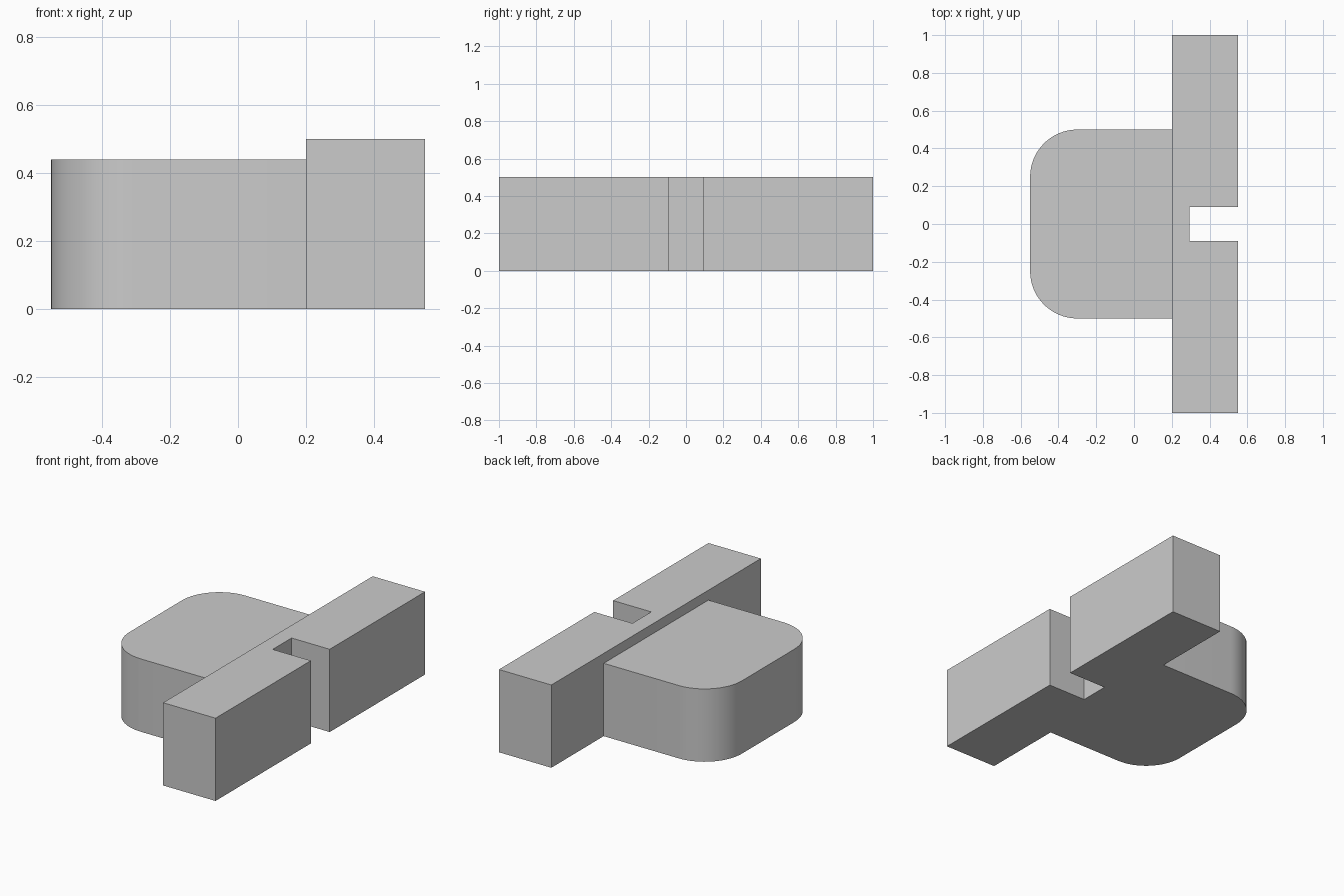
import bpy
import bmesh
from math import sin, cos, pi

default = bpy.data.objects.get("Cube")
if default:
    bpy.data.objects.remove(default, do_unlink=True)

grey = bpy.data.materials.new("plain grey")
grey.use_nodes = True
colour = (0.6, 0.6, 0.6, 1)
grey.diffuse_color = colour
grey.node_tree.nodes["Principled BSDF"].inputs["Base Color"].default_value = colour

BACK, JOINT, FACE = -0.55, 0.2, 0.55


def prism(name, outline, height):
    """Extrude a counter-clockwise plan outline up from the ground."""
    bm = bmesh.new()
    base = bm.faces.new([bm.verts.new((x, y, 0)) for x, y in outline])
    top = bmesh.ops.extrude_face_region(bm, geom=[base], use_keep_orig=True)
    moved = [v for v in top["geom"] if isinstance(v, bmesh.types.BMVert)]
    bmesh.ops.translate(bm, verts=moved, vec=(0, 0, height))
    bmesh.ops.recalc_face_normals(bm, faces=bm.faces)
    mesh = bpy.data.meshes.new(name)
    bm.to_mesh(mesh)
    bm.free()
    mesh.materials.append(grey)
    obj = bpy.data.objects.new(name, mesh)
    bpy.context.collection.objects.link(obj)
    return obj


def mirrored(half):
    """Complete an outline across the x axis."""
    return half + [(x, -y) for x, y in reversed(half)]


# Rounded body behind the bar
radius, half_width, steps = 0.25, 0.5, 16
corner = [(BACK + radius - radius * sin(a), half_width - radius + radius * cos(a))
          for a in (pi / 2 * i / steps for i in range(steps + 1))]
body = prism("rounded_body", mirrored([(JOINT, half_width)] + corner), 0.44)
bpy.context.view_layer.objects.active = body
body.select_set(True)
bpy.ops.object.shade_smooth_by_angle(angle=pi / 6)

# Cross bar with an open slot in the middle of its face
slot, slot_end = 0.09, 0.295
prism("slotted_bar", mirrored([(slot_end, slot), (FACE, slot), (FACE, 1), (JOINT, 1)]), 0.5)
